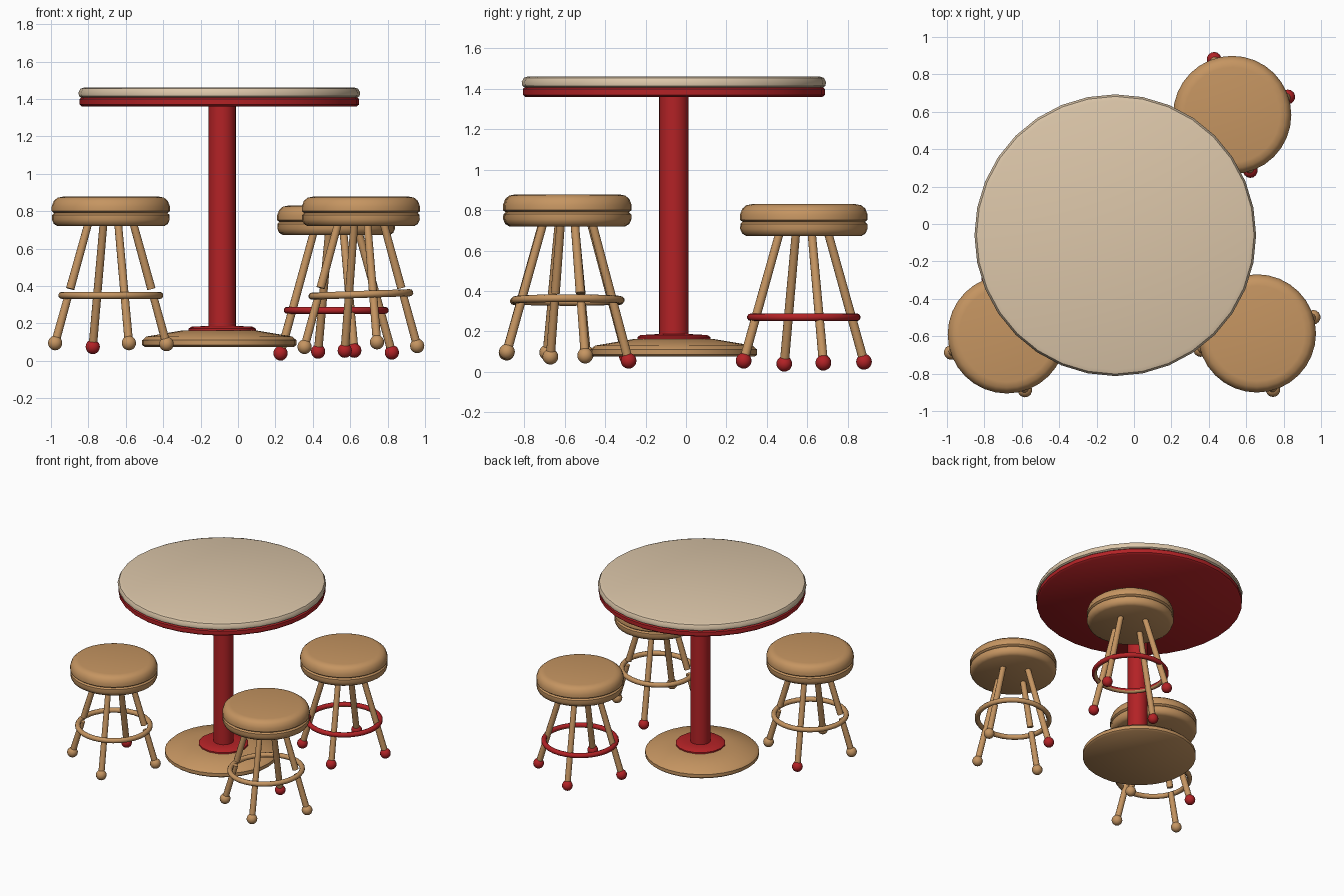
import bpy, bmesh
from math import sin, cos, pi, radians
from mathutils import Vector

cube = bpy.data.objects.get("Cube")
if cube:
    bpy.data.objects.remove(cube)


def material(name, rgb):
    m = bpy.data.materials.new(name)
    m.use_nodes = True
    m.diffuse_color = (*rgb, 1)
    m.node_tree.nodes["Principled BSDF"].inputs["Base Color"].default_value = (*rgb, 1)
    return m


WOOD = material("tan wood", (0.56, 0.30, 0.12))
CREAM = material("cream top", (0.72, 0.57, 0.40))
RED = material("red paint", (0.45, 0.016, 0.019))


def finish(name, bm, mats, angle=40):
    bmesh.ops.remove_doubles(bm, verts=bm.verts, dist=1e-5)
    bmesh.ops.recalc_face_normals(bm, faces=bm.faces)
    mesh = bpy.data.meshes.new(name)
    bm.to_mesh(mesh)
    bm.free()
    obj = bpy.data.objects.new(name, mesh)
    bpy.context.collection.objects.link(obj)
    for m in mats:
        mesh.materials.append(m)
    bpy.ops.object.select_all(action='DESELECT')
    obj.select_set(True)
    bpy.context.view_layer.objects.active = obj
    bpy.ops.object.shade_smooth_by_angle(angle=radians(angle))
    return obj


def lathe(name, profile, center, mat, sides=32):
    """Spin a radius/height profile around a vertical axis."""
    bm = bmesh.new()
    verts = [bm.verts.new((r, 0, z)) for r, z in profile]
    edges = [bm.edges.new(pair) for pair in zip(verts, verts[1:])]
    bmesh.ops.spin(bm, geom=verts + edges, cent=(0, 0, 0), axis=(0, 0, 1),
                   angle=2 * pi, steps=sides, use_merge=True)
    obj = finish(name, bm, [mat])
    obj.location = (*center, 0)
    return obj


def rod(name, start, end, r1, r2, mat):
    """Tapered round rod between two points."""
    a, b = Vector(start), Vector(end)
    bm = bmesh.new()
    bmesh.ops.create_cone(bm, cap_ends=True, segments=12, radius1=r1, radius2=r2,
                          depth=(b - a).length)
    obj = finish(name, bm, [mat])
    obj.location = (a + b) / 2
    obj.rotation_euler = (b - a).to_track_quat('Z', 'Y').to_euler()


def ball(name, center, radius, mat):
    bm = bmesh.new()
    bmesh.ops.create_uvsphere(bm, u_segments=14, v_segments=10, radius=radius)
    finish(name, bm, [mat], 60).location = center


def ring(name, center, radius, tube, tilt, painted):
    """Foot ring; a painted one keeps bare wood on its lower inner faces."""
    bm = bmesh.new()
    bmesh.ops.create_circle(bm, segments=10, radius=tube)
    for v in bm.verts:
        v.co = (radius + v.co.x, 0, v.co.y)
    bmesh.ops.spin(bm, geom=bm.verts[:] + bm.edges[:], cent=(0, 0, 0),
                   axis=(0, 0, 1), angle=2 * pi, steps=32, use_merge=True)
    bmesh.ops.recalc_face_normals(bm, faces=bm.faces)
    for f in bm.faces:
        mid = f.calc_center_median()
        bare = mid.z < -0.001 and mid.xy.length < radius - 0.001
        f.material_index = 1 if painted and not bare else 0
    obj = finish(name, bm, [WOOD, RED], 60)
    obj.location = center
    obj.rotation_euler.y = tilt


# Table
TABLE = (-0.1, -0.06)
lathe("table_top", [(0, 1.405), (0.735, 1.405), (0.75, 1.415), (0.753, 1.435),
                    (0.742, 1.455), (0.72, 1.462), (0, 1.462)], TABLE, CREAM)
lathe("table_apron", [(0, 1.36), (0.735, 1.36), (0.747, 1.37), (0.747, 1.4),
                      (0.735, 1.41), (0, 1.41)], TABLE, RED)
POST = (-0.085, -0.06)
lathe("table_post", [(0, 0.15), (0.073, 0.15), (0.073, 1.37), (0, 1.37)], POST, RED, 24)
lathe("post_flange", [(0, 0.15), (0.18, 0.15), (0.18, 0.172), (0.165, 0.182),
                      (0.095, 0.186), (0, 0.186)], POST, RED, 16)
lathe("table_base", [(0, 0.075), (0.4, 0.075), (0.412, 0.085), (0.412, 0.11),
                     (0.39, 0.13), (0.2, 0.162), (0, 0.162)], TABLE, WOOD)


# Stools
def stool(name, cx, cy, seat_z, ring_z, turn, foot_z, tilt=0, split=False, painted=False):
    seat = [(0, 0), (0.285, 0), (0.305, 0.012), (0.315, 0.035), (0.314, 0.06),
            (0.303, 0.07), (0.316, 0.08), (0.316, 0.105), (0.305, 0.135),
            (0.285, 0.152), (0.255, 0.158), (0, 0.154)]
    lathe(name + "_seat", [(r, z + seat_z) for r, z in seat], (cx, cy), WOOD)
    ring(name + "_foot_ring", (cx, cy, ring_z), 0.262, 0.019, tilt, painted)
    for i, fz in enumerate(foot_z):
        a = radians(turn + 90 * i)
        out = Vector((cos(a), sin(a), 0))
        mid = Vector((cx, cy, 0))
        top = mid + out * 0.125 + Vector((0, 0, seat_z + 0.02))
        foot = mid + out * 0.313 + Vector((0, 0, fz))
        leg = f"{name}_leg_{i + 1}"
        if split and i % 2:
            # Two-piece leg with a small gap at the foot ring
            def at(z):
                return top.lerp(foot, (top.z - z) / (top.z - foot.z))
            rod(leg + "_upper", at(ring_z + 0.035), top, 0.023, 0.021, WOOD)
            rod(leg + "_lower", foot, at(ring_z), 0.023, 0.021, WOOD)
        else:
            rod(leg, foot, top, 0.023, 0.021, WOOD)
        red_foot = painted or i == 0
        ball(f"{name}_foot_{i + 1}", foot, 0.039, RED if red_foot else WOOD)


# Feet run counter-clockwise from the back one
stool("front_right_stool", -0.68, -0.59, 0.72, 0.35, 108,
      (0.075, 0.095, 0.095, 0.09), split=True)
stool("front_left_stool", 0.657, -0.585, 0.72, 0.355, 106,
      (0.055, 0.075, 0.1, 0.08), tilt=-0.035, split=True)
stool("back_left_stool", 0.525, 0.583, 0.672, 0.27, 108,
      (0.05, 0.04, 0.055, 0.045), painted=True)
